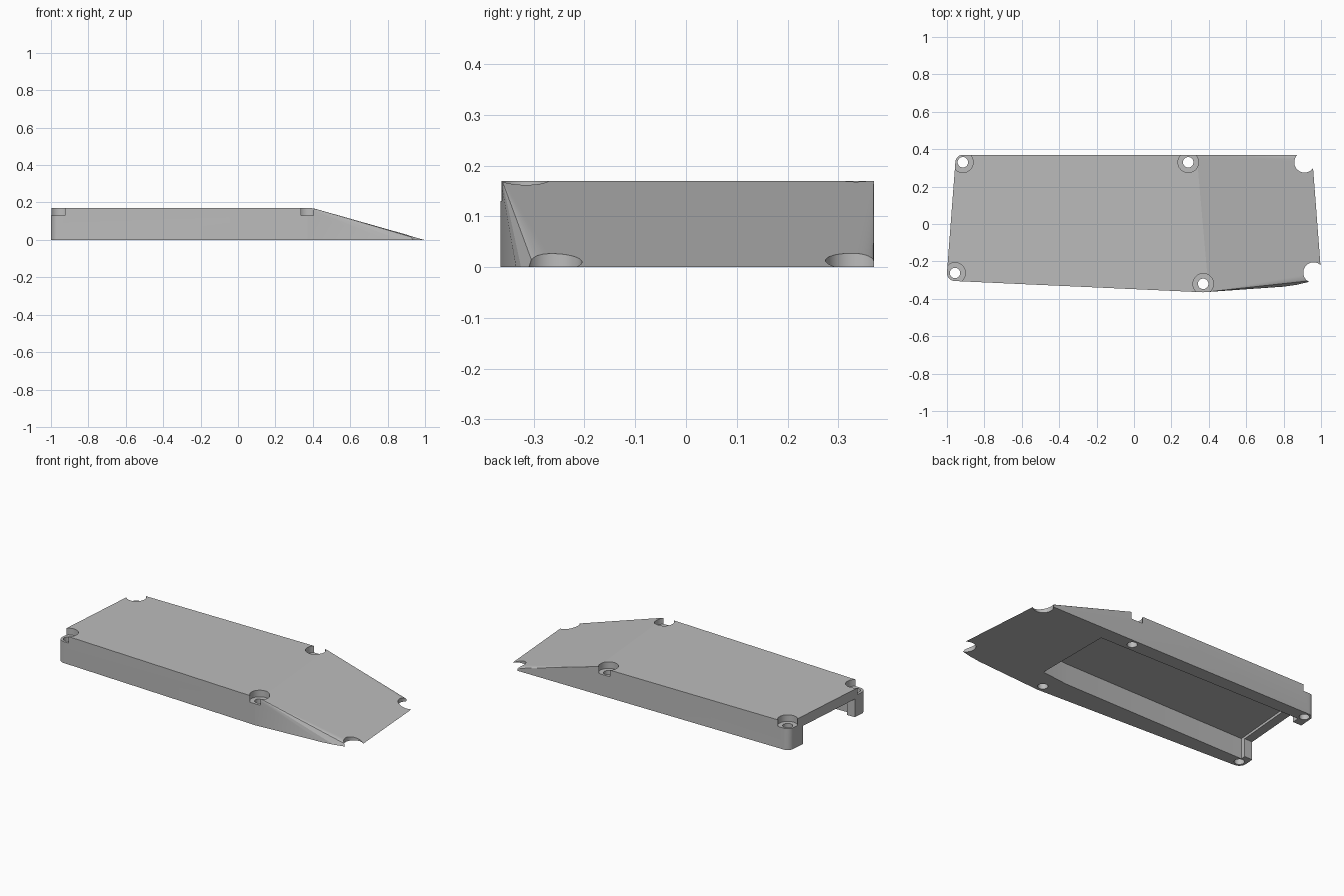
import bpy, bmesh, math

if "Cube" in bpy.data.objects:
    bpy.data.objects.remove(bpy.data.objects["Cube"])

TOP = 0.17
grey = bpy.data.materials.new("mid_grey")
grey.use_nodes = True
colour = (0.5, 0.5, 0.5, 1)
grey.diffuse_color = colour
grey.node_tree.nodes["Principled BSDF"].inputs["Base Color"].default_value = colour


def arc(x, y, r, start, end, steps=10):
    angles = [math.radians(start + (end - start) * i / steps) for i in range(steps + 1)]
    return [(x + r * math.cos(a), y + r * math.sin(a)) for a in angles]


def make_object(name, bm):
    bmesh.ops.recalc_face_normals(bm, faces=bm.faces)
    mesh = bpy.data.meshes.new(name)
    bm.to_mesh(mesh)
    bm.free()
    obj = bpy.data.objects.new(name, mesh)
    mesh.materials.append(grey)
    bpy.context.collection.objects.link(obj)
    return obj


def prism(name, outline, z0, z1):
    bm = bmesh.new()
    face = bm.faces.new([bm.verts.new((x, y, z0)) for x, y in outline])
    side = bmesh.ops.extrude_face_region(bm, geom=[face])["geom"]
    for v in side:
        if isinstance(v, bmesh.types.BMVert):
            v.co.z = z1
    return make_object(name, bm)


def cut(target, cutter):
    cutter.hide_render = True
    mod = target.modifiers.new("cut", "BOOLEAN")
    mod.operation, mod.solver, mod.object = "DIFFERENCE", "EXACT", cutter
    bpy.context.view_layer.objects.active = target
    bpy.ops.object.modifier_apply(modifier=mod.name)
    bpy.data.objects.remove(cutter)


# Wedge-ended body, the hull of its roof and base outlines
rear_corners = arc(-0.915, 0.33, 0.04, 90, 176) + arc(-0.957, -0.262, 0.043, 176, 267)
front_bend = arc(0.37, -0.32, 0.045, 267, 276, 3)
roof = rear_corners + front_bend + [(0.40, -0.362), (0.335, 0.37)]
base = rear_corners + front_bend + [(0.80, -0.335), (0.87, -0.325), (0.925, -0.308)]
base += arc(0.957, -0.262, 0.043, 300, 364, 6) + arc(0.915, 0.33, 0.04, 4, 90, 8)
bm = bmesh.new()
for outline, z in ((roof, TOP), (base, 0)):
    for x, y in outline:
        bm.verts.new((x, y, z))
bmesh.ops.convex_hull(bm, input=bm.verts)
bmesh.ops.dissolve_limit(bm, angle_limit=0.01, verts=bm.verts, edges=bm.edges)
bmesh.ops.triangulate(bm, faces=[f for f in bm.faces if abs(f.normal.z) < 0.99])
body = make_object("cover_body", bm)

# Hollow underside and its open end
pocket = [(0.465, 0.28), (0.465, -0.20), (0.29, -0.22), (-0.945, -0.23), (-0.90, 0.295)]
cut(body, prism("pocket_cutter", pocket, -0.1, 0.125))
opening = [(-1.1, -0.20), (-0.90, -0.20), (-0.88, 0.25), (-1.1, 0.25)]
cut(body, prism("opening_cutter", opening, -0.1, 0.11))

# Counterbored screw holes
for x, y in ((-0.915, 0.33), (-0.957, -0.262), (0.29, 0.33), (0.37, -0.32)):
    cut(body, prism("head_cutter", arc(x, y, 0.055, 0, 354, 59), 0.13, 0.3))
    cut(body, prism("hole_cutter", arc(x, y, 0.028, 0, 350, 35), -0.1, 0.3))

# Round bites at the thin end
for x, y in ((0.912, 0.33), (0.96, -0.26)):
    cut(body, prism("bite_cutter", arc(x, y, 0.055, 0, 354, 59), -0.1, 0.3))

bpy.ops.object.select_all(action="DESELECT")
body.select_set(True)
bpy.context.view_layer.objects.active = body
bpy.ops.object.shade_smooth_by_angle(angle=math.radians(13))
